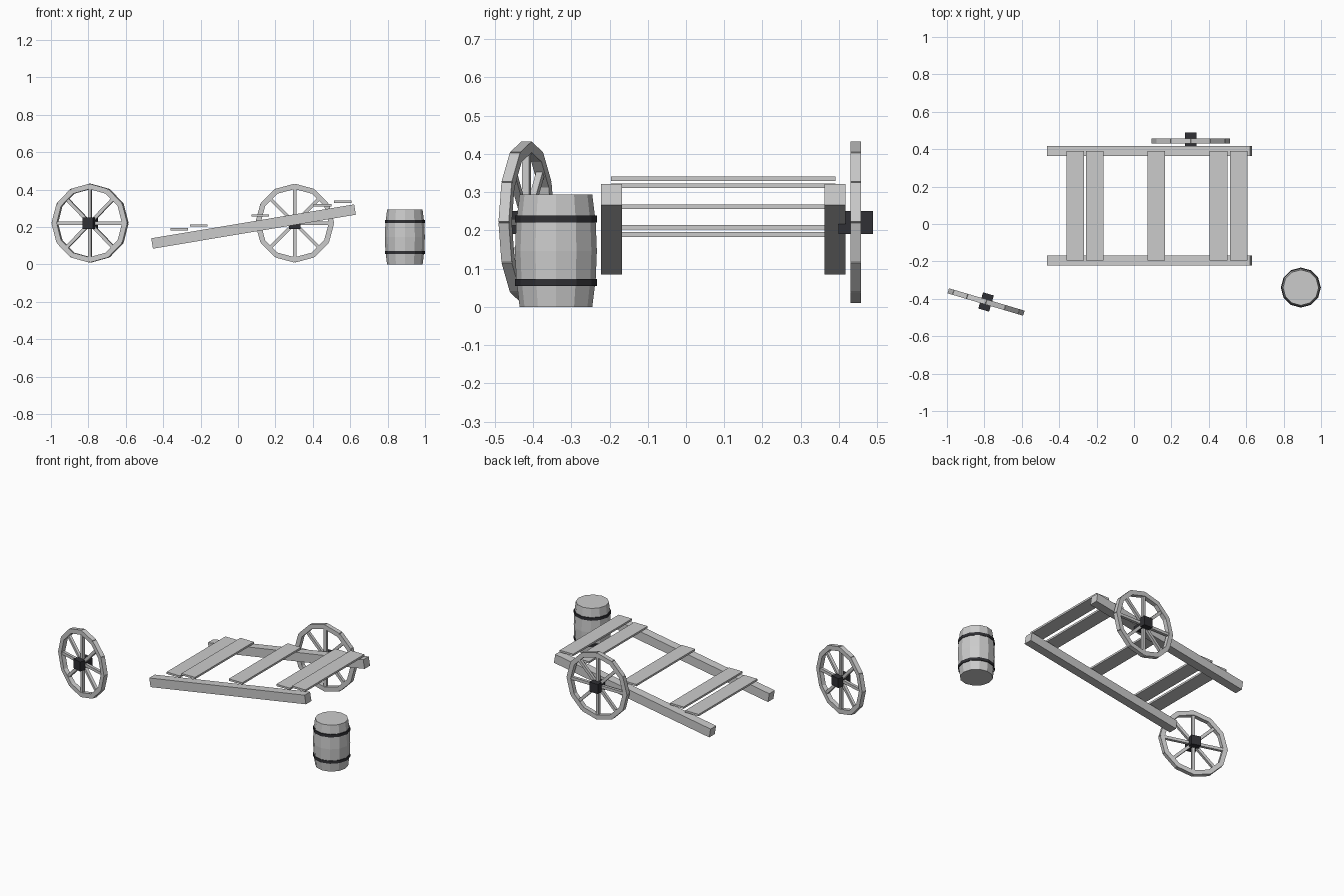
import bpy, bmesh, math
from mathutils import Matrix, Vector

if "Cube" in bpy.data.objects:
    bpy.data.objects.remove(bpy.data.objects["Cube"])

dark = bpy.data.materials.new("dark_iron")
dark.diffuse_color = (0.03, 0.03, 0.035, 1)
dark.use_nodes = True
dark.node_tree.nodes["Principled BSDF"].inputs["Base Color"].default_value = dark.diffuse_color


def finish(name, bm, mat=None):
    bmesh.ops.recalc_face_normals(bm, faces=bm.faces)
    me = bpy.data.meshes.new(name)
    bm.to_mesh(me)
    bm.free()
    ob = bpy.data.objects.new(name, me)
    bpy.context.collection.objects.link(ob)
    if mat:
        me.materials.append(mat)
    return ob


def add_box(bm, size, matrix):
    bmesh.ops.create_cube(bm, size=1, matrix=matrix @ Matrix.Diagonal((*size, 1)))


def box(name, size, loc, tilt=0, mat=None):
    bm = bmesh.new()
    add_box(bm, size, Matrix.Identity(4))
    ob = finish(name, bm, mat)
    ob.location = loc
    ob.rotation_euler.y = tilt
    return ob


def lathe(name, profile, loc, mat=None, closed=False, sides=12):
    """Turned solid: profile of (radius, z); closed makes a ring, open gets end caps."""
    bm = bmesh.new()
    rings = [[bm.verts.new((r * math.cos(i * math.tau / sides),
                            r * math.sin(i * math.tau / sides), z))
              for i in range(sides)] for r, z in profile]
    pairs = list(zip(rings, rings[1:]))
    if closed:
        pairs.append((rings[-1], rings[0]))
    else:
        bm.faces.new(rings[0][::-1])
        bm.faces.new(rings[-1])
    for a, b in pairs:
        for i in range(sides):
            j = (i + 1) % sides
            bm.faces.new((a[i], a[j], b[j], b[i]))
    ob = finish(name, bm, mat)
    ob.location = loc
    return ob


def wheel(name, loc, yaw=0):
    # rim made of twelve straight felloes
    bm = bmesh.new()
    for k in range(12):
        turn = Matrix.Rotation(math.radians(15 + 30 * k), 4, 'Y')
        add_box(bm, (0.028, 0.028, 0.106), turn @ Matrix.Translation((0.19, 0, 0)))
    rim = finish(name + "_rim", bm)
    # eight spokes
    bm = bmesh.new()
    for k in range(8):
        turn = Matrix.Rotation(math.radians(45 * k), 4, 'Y')
        add_box(bm, (0.165, 0.018, 0.018), turn @ Matrix.Translation((0.1, 0, 0)))
    spokes = finish(name + "_spokes", bm)
    # square hub
    hub = box(name + "_hub", (0.06, 0.09, 0.06), (0, 0, 0), mat=dark)
    for ob in (rim, spokes, hub):
        ob.location = loc
        ob.rotation_euler.z = yaw


# wheels: one still on the cart, one lying off to the side
wheel("cart_wheel", (0.303, 0.444, 0.221))
wheel("loose_wheel", (-0.791, -0.417, 0.221), math.radians(-16.5))

# tilted side beams
for side, y in (("front", -0.195), ("back", 0.39)):
    box(side + "_beam", (1.1, 0.055, 0.056), (0.083, y, 0.203), math.radians(-9.5))

# surviving deck planks
for i, (x, z) in enumerate([(-0.315, 0.189), (-0.21, 0.208), (0.12, 0.262),
                            (0.452, 0.317), (0.561, 0.335)]):
    box(f"plank_{i + 1}", (0.094, 0.587, 0.012), (x, 0.0975, z))

# barrel with two hoops
spot = Vector((0.892, -0.34, 0))
lathe("barrel", [(0.095, 0), (0.104, 0.073), (0.107, 0.146), (0.104, 0.22), (0.095, 0.293)], spot)
for label, z in (("lower", 0.064), ("upper", 0.23)):
    lathe(label + "_hoop", [(0.097, -0.009), (0.107, -0.009), (0.107, 0.009), (0.097, 0.009)],
          spot + Vector((0, 0, z)), dark, closed=True)
